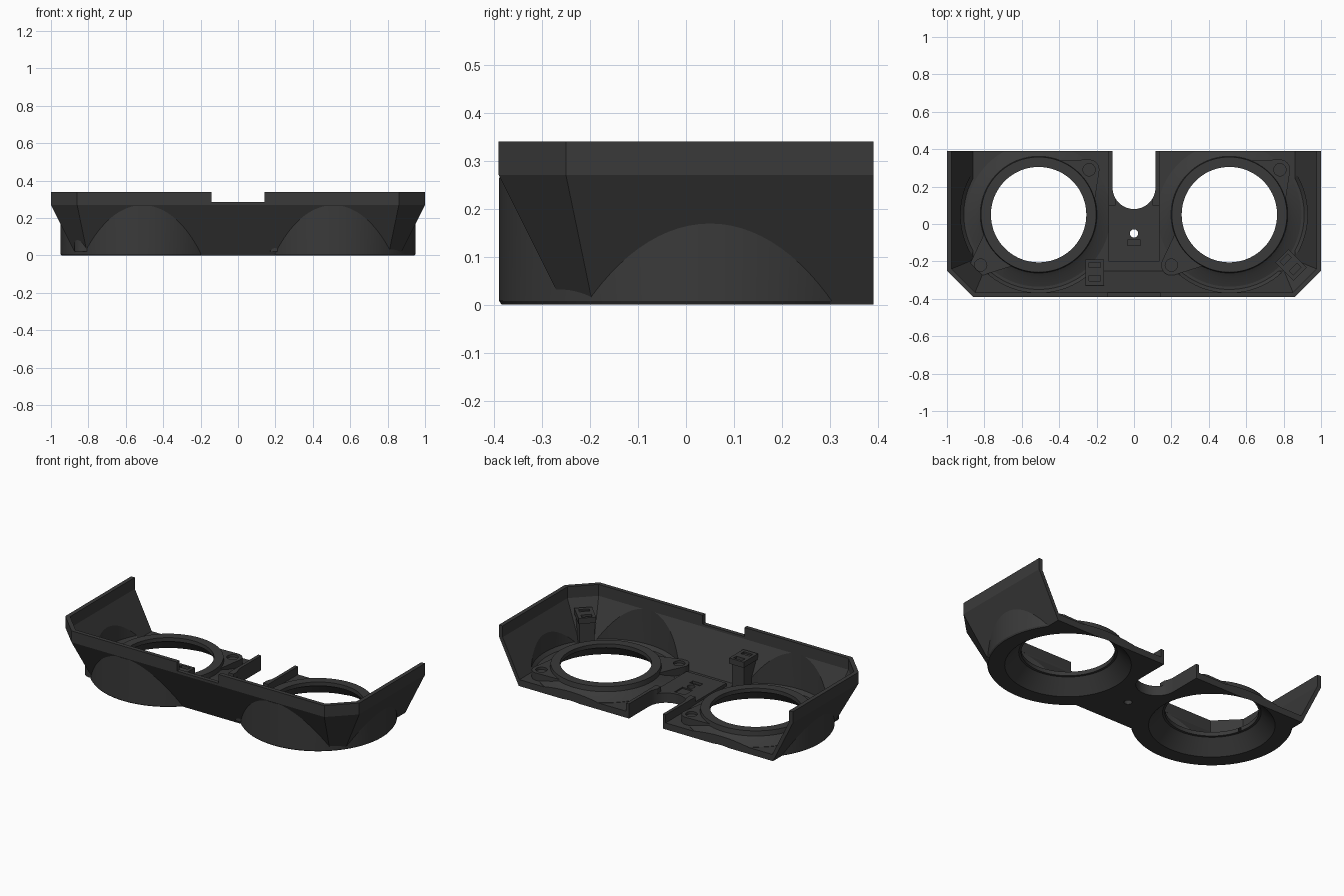
import bpy, bmesh, math
from mathutils import Vector, Matrix

if "Cube" in bpy.data.objects:
    bpy.data.objects.remove(bpy.data.objects["Cube"])

BACK = 0.39
LENS = [(-0.51, 0.05), (0.51, 0.05)]
grey = bpy.data.materials.new("dark_grey_plastic")
grey.diffuse_color = (0.042, 0.042, 0.042, 1)
grey.use_nodes = True
grey.node_tree.nodes["Principled BSDF"].inputs["Base Color"].default_value = grey.diffuse_color


def make(name, bm):
    bmesh.ops.recalc_face_normals(bm, faces=bm.faces)
    me = bpy.data.meshes.new(name)
    bm.to_mesh(me)
    bm.free()
    ob = bpy.data.objects.new(name, me)
    me.materials.append(grey)
    bpy.context.collection.objects.link(ob)
    return ob


def loft(name, rings):
    """Solid through stacked rings with equal point counts."""
    bm = bmesh.new()
    vs = [[bm.verts.new(p) for p in r] for r in rings]
    n = len(vs[0])
    for a, b in zip(vs, vs[1:]):
        for i in range(n):
            j = (i + 1) % n
            bm.faces.new((a[i], a[j], b[j], b[i]))
    bm.faces.new(vs[0][::-1])
    bm.faces.new(vs[-1])
    return make(name, bm)


def circle(x, y, r, z, n=96):
    return [(x + r * math.cos(2 * math.pi * i / n),
             y + r * math.sin(2 * math.pi * i / n), z) for i in range(n)]


def turned(name, x, y, profile, n=96):
    return loft(name, [circle(x, y, r, z, n) for r, z in profile])


def box(name, x0, x1, y0, y1, z0, z1):
    return loft(name, [[(x0, y0, z), (x1, y0, z), (x1, y1, z), (x0, y1, z)]
                       for z in (z0, z1)])


def hull(name, pts):
    bm = bmesh.new()
    for p in pts:
        bm.verts.new(p)
    r = bmesh.ops.convex_hull(bm, input=bm.verts)
    junk = {v for v in r["geom_interior"] if isinstance(v, bmesh.types.BMVert)}
    bmesh.ops.delete(bm, geom=list(junk), context='VERTS')
    bmesh.ops.dissolve_limit(bm, angle_limit=0.01, verts=bm.verts, edges=bm.edges)
    return make(name, bm)


def combine(ob, other, op):
    """Boolean the other solid into ob and discard it."""
    m = ob.modifiers.new("cut", 'BOOLEAN')
    m.operation, m.object, m.solver = op, other, 'EXACT'
    bpy.context.view_layer.update()
    dg = bpy.context.evaluated_depsgraph_get()
    me = bpy.data.meshes.new_from_object(ob.evaluated_get(dg))
    ob.modifiers.clear()
    ob.data = me
    bpy.data.objects.remove(other)


def add(ob, other):
    combine(ob, other, 'UNION')


def cut(ob, other):
    combine(ob, other, 'DIFFERENCE')


def outline(d, z, back):
    """Chamfered tray outline moved inward by d."""
    k = d * math.tan(math.radians(22.5))
    right = [(0.86 - k, -0.39 + d), (1 - d, -0.25 + k), (1 - d, back)]
    pts = right + [(-x, y) for x, y in reversed(right)]
    return [(x, y, z) for x, y in pts]


# tray body with tapered walls and round lens bulges
shell = loft("tray_shell", [outline(0.135, 0, 0.6), outline(0, 0.27, 0.6),
                            outline(0, 0.34, 0.6)])
for x, y in LENS:
    add(shell, turned("bulge", x, y, [(0.434, 0), (0.4395, 0.008), (0.4395, 0.265)], 128))

# hollow interior
cut(shell, loft("cavity", [outline(0.14, 0.04, 0.8), outline(0.025, 0.27, 0.8),
                           outline(0.025, 0.5, 0.8)]))
for x, y in LENS:
    cut(shell, turned("pocket", x, y, [(0.40, 0.04), (0.417, 0.06), (0.417, 0.275)], 128))

# nose bridge plate and the ribs beside the nose notch
add(shell, box("bridge", -0.135, 0.135, -0.2, 0.5, 0.01, 0.06))
for s in (-1, 1):
    a, b = sorted((s * 0.10, s * 0.135))
    add(shell, box("rib", a, b, 0.1, 0.5, 0.012, 0.09))

# lens mounts with two screw ears each
for x, y in LENS:
    add(shell, turned("mount", x, y, [(0.385, 0.015), (0.385, 0.042), (0.335, 0.06),
                                      (0.312, 0.075), (0.308, 0.105), (0.2, 0.1051)]))
    for dx, dy, root in ((0.27, 0.24, 0.285), (-0.31, -0.27, 0.22)):
        pts = []
        for z in (0.02, 0.085):
            pts += circle(x + dx, y + dy, 0.055, z, 24) + circle(x, y, root, z, 48)
        add(shell, hull("ear", pts))
        cut(shell, turned("screw_recess", x + dx, y + dy, [(0.033, 0.07), (0.033, 0.2)], 24))

# funnel shaped lens openings, wide side below
for x, y in LENS:
    cut(shell, turned("opening", x, y, [(0.3535, -0.01), (0.268, 0.08),
                                        (0.255, 0.081), (0.255, 0.3)]))

# nose notch, screw hole and small slots on the bridge
notch = [(0.115 * math.cos(a), 0.195 + 0.115 * math.sin(a))
         for a in [math.pi + math.pi * i / 32 for i in range(33)]]
notch += [(0.115, 0.7), (-0.115, 0.7)]
cut(shell, loft("nose_notch", [[(x, y, z) for x, y in notch] for z in (-0.1, 0.5)]))
cut(shell, turned("screw_hole", 0, -0.05, [(0.022, -0.1), (0.022, 0.3)], 32))
cut(shell, box("slot", -0.035, 0.035, -0.115, -0.085, 0.045, 0.2))
cut(shell, box("slot", -0.035, 0.035, -0.015, 0.06, 0.052, 0.2))

# open back and the gap in the front lip
cut(shell, box("back_trim", -2, 2, BACK, 2, -1, 1))
cut(shell, box("lip_gap", -0.142, 0.142, -0.6, -0.3, 0.285, 0.6))


# clip posts, leaning outward, with a slotted head
def clip(name, x, y, angle):
    def ring(w, y0, y1, z):
        return [(-w, y0, z), (w, y0, z), (w, y1, z), (-w, y1, z)]
    post = loft(name, [ring(0.042, -0.005, 0.055, 0.02), ring(0.042, -0.06, 0.055, 0.185),
                       ring(0.05, -0.065, 0.07, 0.19), ring(0.05, -0.068, 0.07, 0.225)])
    cut(post, box("clip_slot", -0.03, 0.03, 0.028, 0.055, 0.19, 0.4))
    cut(post, box("clip_groove", -0.03, 0.03, -0.045, -0.015, 0.215, 0.4))
    post.data.transform(Matrix.Translation((x, y, 0)) @ Matrix.Rotation(angle, 4, 'Z'))
    return post


clip("inner_clip_post", -0.21, -0.26, 0)
clip("corner_clip_post", 0.84, -0.22, math.radians(45))

# smooth curved faces, keep creases
for ob in list(bpy.context.scene.objects):
    bpy.ops.object.select_all(action='DESELECT')
    ob.select_set(True)
    bpy.context.view_layer.objects.active = ob
    bpy.ops.object.shade_smooth_by_angle(angle=math.radians(25))
